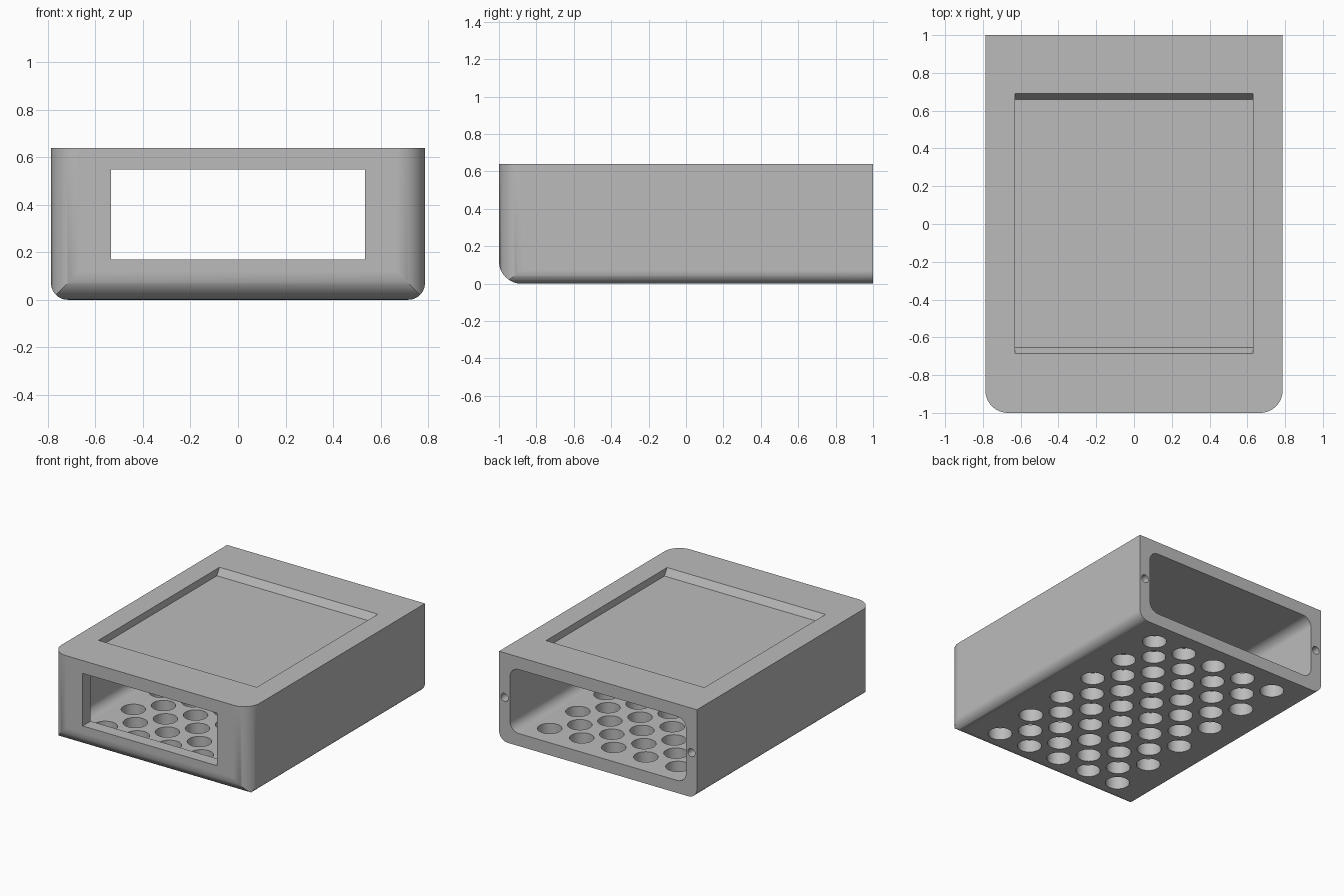
import bpy, bmesh
from math import pi, cos, sin
from mathutils import Matrix, Vector

cube = bpy.data.objects.get("Cube")
if cube:
    bpy.data.objects.remove(cube, do_unlink=True)

grey = bpy.data.materials.new("light_grey")
grey.use_nodes = True
colour = (0.5, 0.5, 0.5, 1)
grey.diffuse_color = colour
grey.node_tree.nodes["Principled BSDF"].inputs["Base Color"].default_value = colour

W, H, WALL = 0.787, 0.64, 0.09


def rounded_rect(u0, v0, u1, v1, radii, steps=16):
    """Counter-clockwise outline; radii start at (u0, v0)."""
    corners = [(u0, v0, 1, 1), (u1, v0, -1, 1), (u1, v1, -1, -1), (u0, v1, 1, -1)]
    points = []
    for i, ((u, v, su, sv), r) in enumerate(zip(corners, radii)):
        if r == 0:
            points.append((u, v))
            continue
        for k in range(steps + 1):
            a = pi + i * pi / 2 + k * pi / 2 / steps
            points.append((u + su * r + r * cos(a), v + sv * r + r * sin(a)))
    return points


def prism(bm, outline, axis, start, end):
    """Extrude a 2D outline along the x, y or z axis."""
    def place(u, v, w):
        return {"x": (w, u, v), "y": (u, w, v), "z": (u, v, w)}[axis]
    face = bm.faces.new([bm.verts.new(place(u, v, start)) for u, v in outline])
    moved = bmesh.ops.extrude_face_region(bm, geom=[face])["geom"]
    verts = [g for g in moved if isinstance(g, bmesh.types.BMVert)]
    bmesh.ops.translate(bm, verts=verts, vec=Vector(place(0, 0, end - start)))


def make(name, build):
    bm = bmesh.new()
    build(bm)
    bmesh.ops.recalc_face_normals(bm, faces=bm.faces)
    mesh = bpy.data.meshes.new(name)
    bm.to_mesh(mesh)
    bm.free()
    mesh.materials.append(grey)
    obj = bpy.data.objects.new(name, mesh)
    bpy.context.collection.objects.link(obj)
    return obj


def combine(target, operation, name, build):
    """Apply one boolean with a temporary cutter."""
    cutter = make(name, build)
    cutter.hide_render = True
    mod = target.modifiers.new(name, "BOOLEAN")
    mod.operation, mod.solver, mod.object = operation, "EXACT", cutter
    result = bpy.data.meshes.new_from_object(
        target.evaluated_get(bpy.context.evaluated_depsgraph_get()))
    target.modifiers.clear()
    target.data = result
    bpy.data.objects.remove(cutter, do_unlink=True)


# Outer body: plan outline trimmed by the side and front outlines
body = make("enclosure_body", lambda bm: prism(
    bm, rounded_rect(-W, -1, W, 1, (0.12, 0.12, 0, 0)), "z", 0, H))
combine(body, "INTERSECT", "side_trim", lambda bm: prism(
    bm, rounded_rect(-1, 0, 1.1, H + 0.1, (0.12, 0, 0, 0)), "x", -1, 1))
combine(body, "INTERSECT", "front_trim", lambda bm: prism(
    bm, rounded_rect(-W, 0, W, H + 0.1, (0.07, 0.07, 0, 0)), "y", -1.1, 1.1))

# Hollow inside, open at the back
combine(body, "DIFFERENCE", "cavity", lambda bm: prism(
    bm, rounded_rect(-0.7, WALL, 0.7, H - WALL, [0.07] * 4), "y", -1 + WALL, 1.1))

# Front window
combine(body, "DIFFERENCE", "front_window", lambda bm: prism(
    bm, rounded_rect(-0.535, 0.17, 0.535, 0.548, [0] * 4), "y", -1.1, -0.85))

# Shallow lid recess with sloped ends
floor, rim = H - 0.05, H + 0.05
combine(body, "DIFFERENCE", "lid_recess", lambda bm: prism(
    bm, [(-0.655, floor), (0.66, floor), (0.69, H), (0.69, rim),
         (-0.685, rim), (-0.685, H)], "x", -0.63, 0.63))


# Staggered round vents in the floor
def vents(bm):
    for row in range(11):
        count = 5 - row % 2
        for col in range(count):
            x = (col - (count - 1) / 2) * 0.255
            y = 0.02 + (row - 5) * 0.16
            bmesh.ops.create_cone(
                bm, cap_ends=True, segments=40, radius1=0.08, radius2=0.08,
                depth=0.24, matrix=Matrix.Translation((x, y, 0.05)))


combine(body, "DIFFERENCE", "floor_vents", vents)


# Screw holes in the back rim
def screw_holes(bm):
    for side in (-1, 1):
        bmesh.ops.create_cone(
            bm, cap_ends=True, segments=24, radius1=0.029, radius2=0.029, depth=0.4,
            matrix=Matrix.Translation((side * 0.743, 1, H / 2)) @ Matrix.Rotation(pi / 2, 4, "X"))


combine(body, "DIFFERENCE", "screw_holes", screw_holes)

# Smooth curved walls, keep crisp edges
bpy.ops.object.select_all(action="DESELECT")
body.select_set(True)
bpy.context.view_layer.objects.active = body
bpy.ops.object.shade_smooth_by_angle(angle=pi / 6)
weighted = body.modifiers.new("even_normals", "WEIGHTED_NORMAL")
weighted.keep_sharp = True
